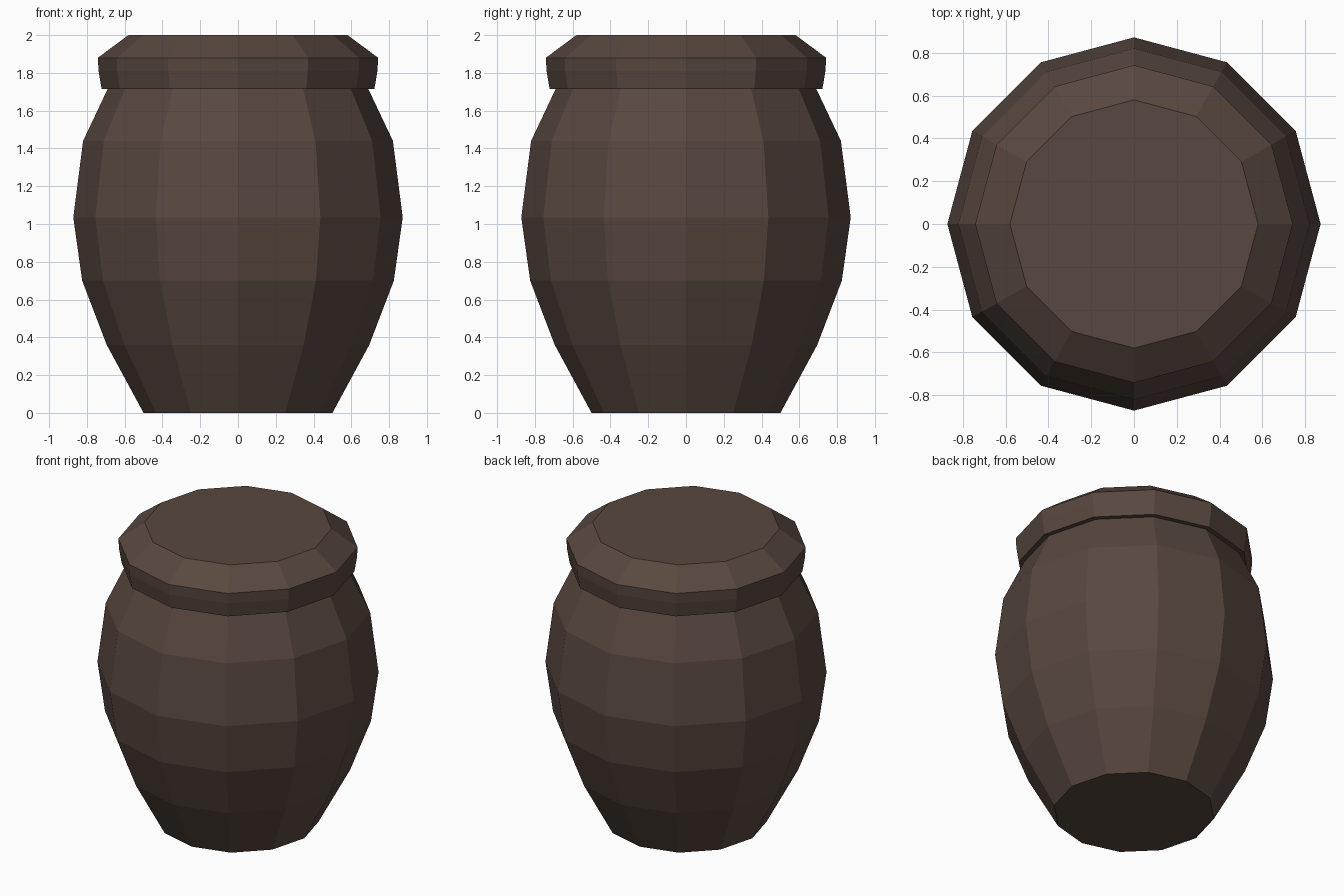
import bpy, bmesh, math

if "Cube" in bpy.data.objects:
    bpy.data.objects.remove(bpy.data.objects["Cube"])

SIDES = 12
brown = bpy.data.materials.new("dark brown clay")
brown.diffuse_color = (0.098, 0.064, 0.050, 1)
brown.use_nodes = True
brown.node_tree.nodes["Principled BSDF"].inputs["Base Color"].default_value = brown.diffuse_color


def lathe(name, profile, cap_bottom=False, cap_top=False):
    """Revolve (radius, height) points, bottom to top, into a faceted solid."""
    bm = bmesh.new()
    rings = [[bm.verts.new((r * math.cos(math.tau * i / SIDES),
                            r * math.sin(math.tau * i / SIDES), z))
              for i in range(SIDES)] for r, z in profile]
    for low, high in zip(rings, rings[1:]):
        for i in range(SIDES):
            j = (i + 1) % SIDES
            bm.faces.new((low[i], low[j], high[j], high[i]))
    if cap_bottom:
        bm.faces.new(rings[0][::-1])
    if cap_top:
        bm.faces.new(rings[-1])
    mesh = bpy.data.meshes.new(name)
    bm.to_mesh(mesh)
    bm.free()
    mesh.materials.append(brown)
    obj = bpy.data.objects.new(name, mesh)
    bpy.context.collection.objects.link(obj)
    return obj


# Bulging pot body
lathe("pot_body", [(0.50, 0), (0.695, 0.36), (0.825, 0.70), (0.872, 1.035),
                   (0.82, 1.44), (0.69, 1.715)], cap_bottom=True)

# Overhanging lid with a narrow underside lip and bevelled top
lathe("lid", [(0.69, 1.715), (0.722, 1.715), (0.738, 1.81), (0.742, 1.88),
              (0.58, 2.0)], cap_top=True)
